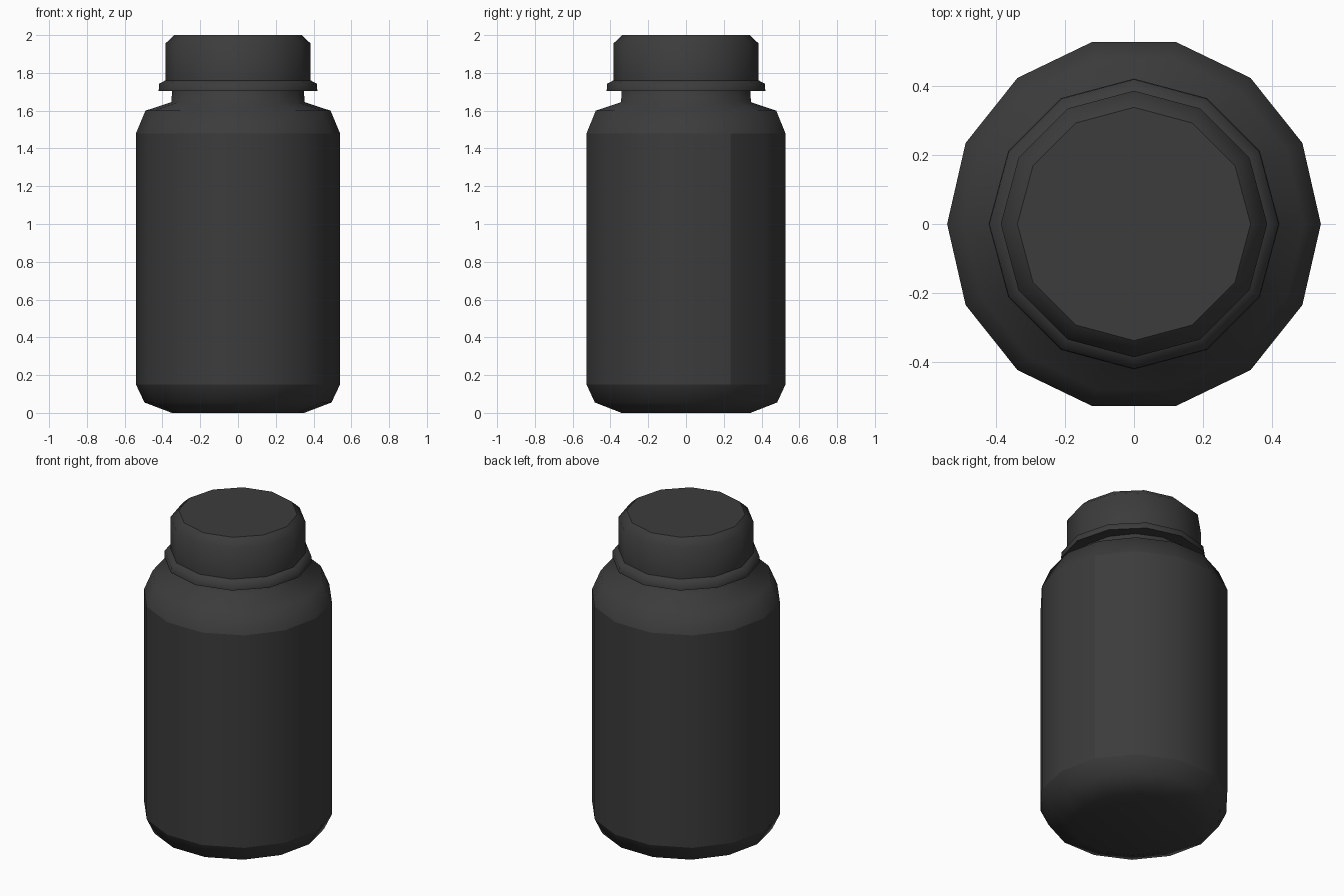
import bpy, bmesh
from math import cos, sin, tau

if "Cube" in bpy.data.objects:
    bpy.data.objects.remove(bpy.data.objects["Cube"])

dark = bpy.data.materials.new("dark_plastic")
dark.diffuse_color = (0.045, 0.045, 0.045, 1)
dark.use_nodes = True
dark.node_tree.nodes["Principled BSDF"].inputs["Base Color"].default_value = dark.diffuse_color


def lathe(name, profile, sides, sharp_rings, seam=None):
    """Revolve (radius, z) points; sharp_rings are profile indices kept crisp."""
    bm = bmesh.new()
    rings = [[bm.verts.new((r * cos(tau * i / sides), r * sin(tau * i / sides), z))
              for i in range(sides)] for r, z in profile]
    for a, b in zip(rings, rings[1:]):
        for i in range(sides):
            j = (i + 1) % sides
            bm.faces.new((a[i], a[j], b[j], b[i]))
    bm.faces.new(rings[0][::-1])
    bm.faces.new(rings[-1])
    for f in bm.faces:
        f.smooth = True
    for k in sharp_rings:
        for i in range(sides):
            bm.edges.get((rings[k][i], rings[k][(i + 1) % sides])).smooth = False
    if seam:
        ring, side = seam
        bm.edges.get((rings[ring][side], rings[ring + 1][side])).smooth = False
    me = bpy.data.meshes.new(name)
    bm.to_mesh(me)
    bm.free()
    me.materials.append(dark)
    ob = bpy.data.objects.new(name, me)
    bpy.context.collection.objects.link(ob)
    return ob


# Bottle with chamfered base, straight label wall, shoulder and neck
lathe("bottle_body",
      [(0.35, 0), (0.495, 0.055), (0.54, 0.15), (0.54, 1.48),
       (0.49, 1.60), (0.353, 1.645), (0.347, 1.73)],
      14, [2, 3, 6], seam=(2, 1))

# Screw cap with flared skirt ring and bevelled top
lathe("cap",
      [(0.33, 1.705), (0.42, 1.705), (0.418, 1.742), (0.385, 1.76),
       (0.385, 1.955), (0.337, 2.0)],
      12, [0, 1, 3, 5])
